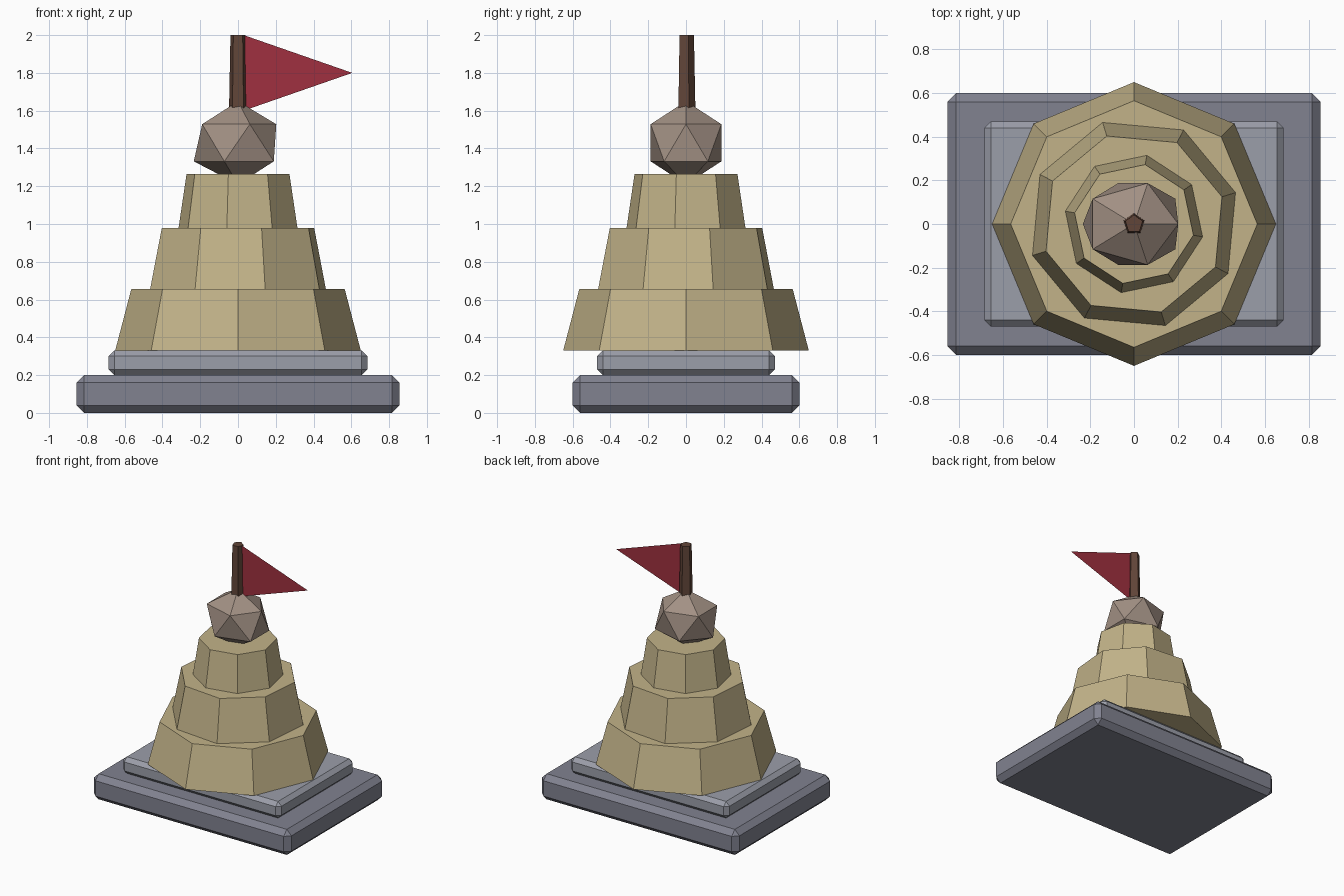
import bpy, bmesh
from math import sin, cos, pi
from mathutils import Matrix

if "Cube" in bpy.data.objects:
    bpy.data.objects.remove(bpy.data.objects["Cube"])


def material(name, rgb):
    m = bpy.data.materials.new(name)
    m.diffuse_color = (*rgb, 1)
    m.use_nodes = True
    m.node_tree.nodes["Principled BSDF"].inputs["Base Color"].default_value = m.diffuse_color
    return m


def add_object(name, bm, mat):
    mesh = bpy.data.meshes.new(name)
    bm.to_mesh(mesh)
    bm.free()
    mesh.materials.append(mat)
    ob = bpy.data.objects.new(name, mesh)
    bpy.context.collection.objects.link(ob)
    return ob


def slab(name, sx, sy, z0, z1, bevel, mat):
    bm = bmesh.new()
    bmesh.ops.create_cube(bm, size=1, matrix=Matrix.Translation((0, 0, (z0 + z1) / 2))
                          @ Matrix.Diagonal((sx, sy, z1 - z0, 1)))
    bmesh.ops.bevel(bm, geom=bm.edges[:], offset=bevel, segments=1, affect='EDGES')
    add_object(name, bm, mat)


def frustum(name, sides, r0, r1, z0, z1, turn, mat):
    bm = bmesh.new()
    angles = [turn + 2 * pi * i / sides for i in range(sides)]
    low, high = [[bm.verts.new((r * cos(a), r * sin(a), z)) for a in angles]
                 for r, z in ((r0, z0), (r1, z1))]
    bm.faces.new(low[::-1])
    bm.faces.new(high)
    for i in range(sides):
        j = (i + 1) % sides
        bm.faces.new((low[i], low[j], high[j], high[i]))
    add_object(name, bm, mat)


dark_stone = material("dark_stone", (0.22, 0.225, 0.28))
light_stone = material("light_stone", (0.33, 0.345, 0.4))
sand = material("sand", (0.54, 0.45, 0.25))
rock = material("rock", (0.36, 0.28, 0.23))
wood = material("wood", (0.12, 0.06, 0.04))
red = material("red", (0.35, 0.03, 0.05))

# Stepped plinth
slab("lower_plinth", 1.71, 1.2, 0, 0.2, 0.04, dark_stone)
slab("upper_plinth", 1.37, 0.94, 0.2, 0.33, 0.03, light_stone)

# Three octagonal tiers, each turned a little further
tiers = [("bottom", 0.65, 0.565, 0.33, 0.655),
         ("middle", 0.487, 0.422, 0.655, 0.98),
         ("top", 0.32, 0.277, 0.98, 1.265)]
for i, (name, r0, r1, z0, z1) in enumerate(tiers):
    frustum(name + "_tier", 8, r0, r1, z0, z1, 0.3 * i, sand)

# Faceted boulder, slightly lopsided
bm = bmesh.new()
bmesh.ops.create_icosphere(bm, subdivisions=1, radius=0.22)
for v in bm.verts:
    v.co.x *= 1.03 if v.co.x > 0 and v.co.z > 0 else 1.19
    v.co.z += 1.43
add_object("boulder", bm, rock)

# Flag pole and pennant
frustum("flag_pole", 5, 0.05, 0.042, 1.6, 2.0, pi / 2, wood)
bm = bmesh.new()
bm.faces.new([bm.verts.new(p) for p in ((0.03, 0, 1.6), (0.605, 0, 1.8), (0.03, 0, 2.0))])
add_object("pennant", bm, red)
